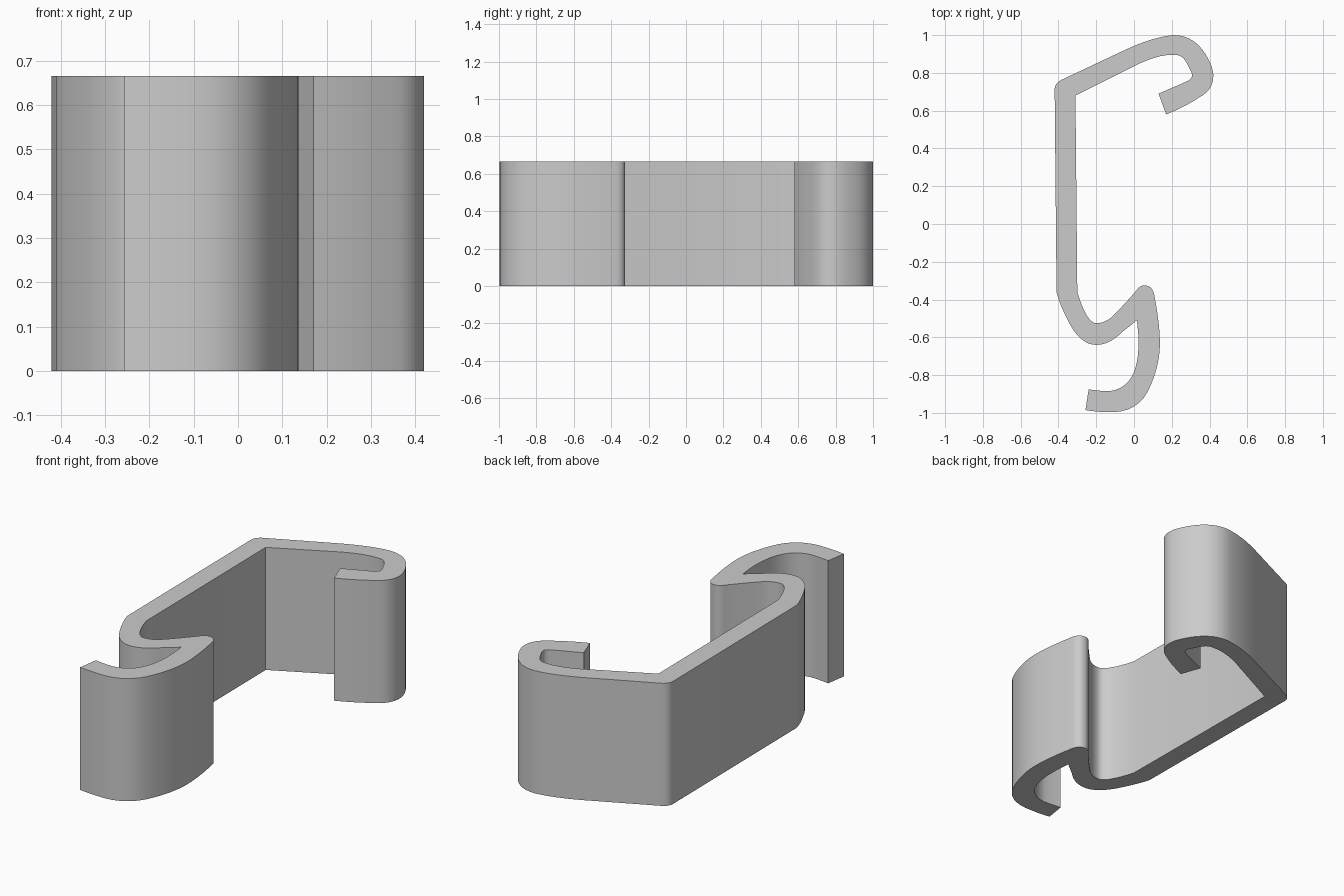
import bpy
import bmesh
import math
from mathutils import Vector

HEIGHT = 0.665
STEPS = 8

cube = bpy.data.objects.get("Cube")
if cube:
    bpy.data.objects.remove(cube, do_unlink=True)

outline = []


def line(x, y):
    """Straight edge to a point."""
    outline.append(Vector((x, y, 0)))


def bend(cx, cy, x, y):
    """Quadratic curve to a point, pulled toward a control point."""
    start, control, end = outline[-1], Vector((cx, cy, 0)), Vector((x, y, 0))
    for i in range(1, STEPS + 1):
        t = i / STEPS
        outline.append(start.lerp(control, t).lerp(control.lerp(end, t), t))


# Hook end and its outer curve
line(.13, .69)
line(.17, .58)
bend(.27, .62, .345, .67)
bend(.42, .71, .42, .785)
bend(.42, .82, .395, .87)
bend(.33, 1, .21, 1)
bend(.1, .99, -.04, .925)
# Rounded back corner and outer wall
line(-.38, .765)
bend(-.425, .745, -.42, .7)
line(-.41, -.36)
# Outer side of the valley
bend(-.4, -.41, -.355, -.5)
bend(-.29, -.64, -.2, -.64)
bend(-.13, -.64, -.06, -.57)
line(.015, -.51)
# Inside of the curled foot
bend(.03, -.62, .02, -.7)
bend(0, -.87, -.13, -.885)
bend(-.18, -.885, -.24, -.875)
# Outside of the curled foot
line(-.257, -.985)
bend(-.2, -.995, -.15, -.995)
bend(.03, -1.01, .09, -.85)
bend(.14, -.73, .137, -.62)
bend(.135, -.52, .108, -.38)
# Rounded ridge and inner side of the valley
bend(.1, -.325, .055, -.325)
bend(.03, -.325, .01, -.355)
bend(-.05, -.425, -.11, -.485)
bend(-.15, -.525, -.2, -.525)
bend(-.25, -.525, -.3, -.36)
# Inner wall and inside of the hook
line(-.31, .68)
line(-.02, .825)
bend(.12, .9, .21, .895)
bend(.25, .9, .275, .86)
line(.305, .8)
bend(.315, .77, .28, .755)

# Extrude the outline upward
bm = bmesh.new()
base = bm.faces.new([bm.verts.new(p) for p in outline])
extruded = bmesh.ops.extrude_face_region(bm, geom=[base], use_keep_orig=True)
top = [v for v in extruded["geom"] if isinstance(v, bmesh.types.BMVert)]
bmesh.ops.translate(bm, verts=top, vec=(0, 0, HEIGHT))
bmesh.ops.recalc_face_normals(bm, faces=bm.faces)
mesh = bpy.data.meshes.new("clip_strip")
bm.to_mesh(mesh)
bm.free()
clip = bpy.data.objects.new("clip_strip", mesh)
bpy.context.collection.objects.link(clip)

# Plain grey material
grey = bpy.data.materials.new("light_grey")
grey.use_nodes = True
colour = (0.6, 0.6, 0.6, 1)
grey.diffuse_color = colour
grey.node_tree.nodes["Principled BSDF"].inputs["Base Color"].default_value = colour
mesh.materials.append(grey)

# Smooth curved walls, sharp rims
bpy.ops.object.select_all(action="DESELECT")
clip.select_set(True)
bpy.context.view_layer.objects.active = clip
bpy.ops.object.shade_smooth_by_angle(angle=math.radians(30))
